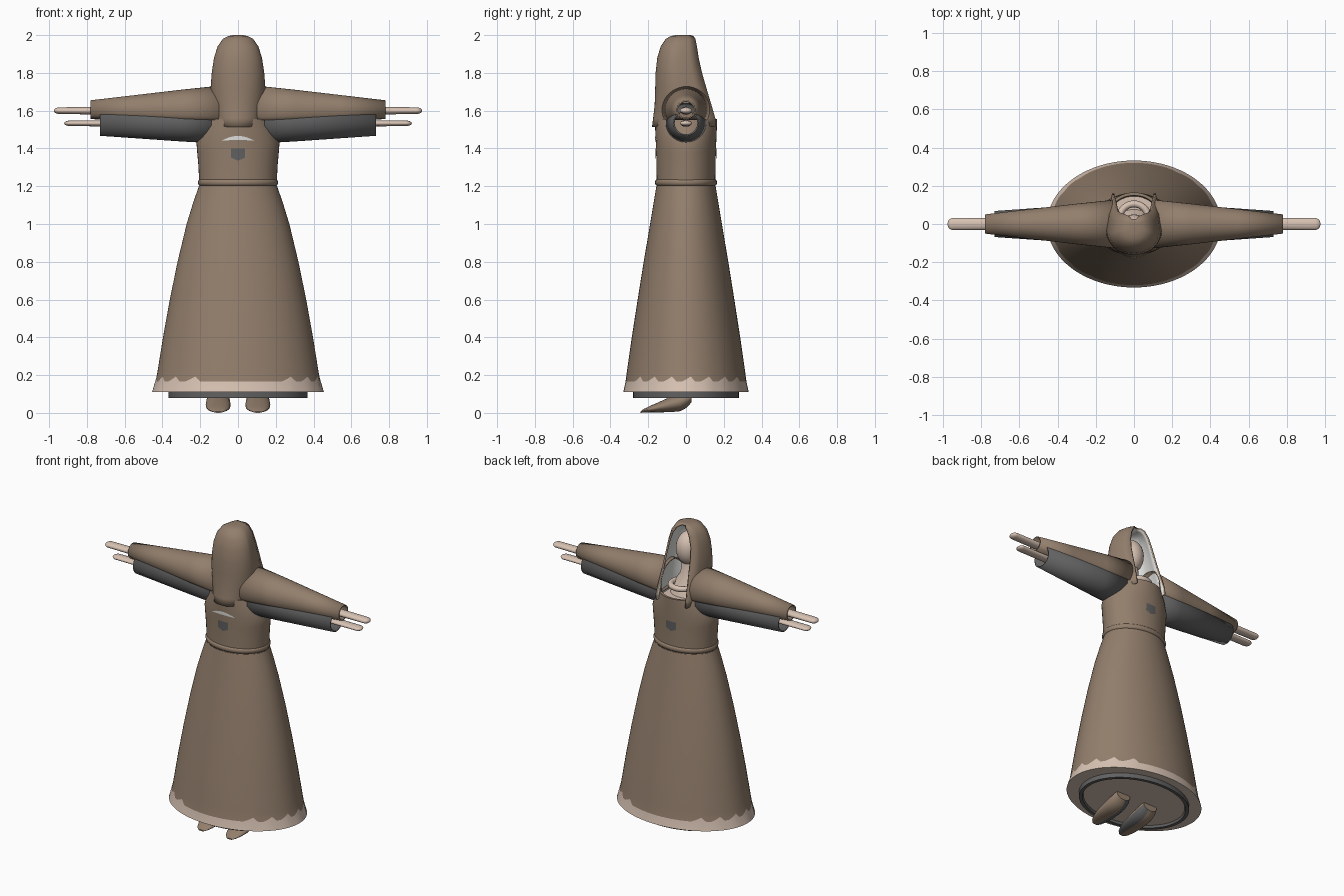
import bpy, bmesh, math

if "Cube" in bpy.data.objects:
    bpy.data.objects.remove(bpy.data.objects["Cube"])

def mat(name, rgb):
    m = bpy.data.materials.new(name)
    m.diffuse_color = (*rgb, 1)
    m.use_nodes = True
    m.node_tree.nodes["Principled BSDF"].inputs["Base Color"].default_value = m.diffuse_color
    return m

BROWN = mat("brown cloth", (0.29, 0.21, 0.15))
PALE = mat("pale skin", (0.68, 0.54, 0.45))
GRAY = mat("dark gray", (0.12, 0.12, 0.12))
LINING = mat("white lining", (0.75, 0.75, 0.73))

def loft(name, rings, mats, closed=True, caps=(False, False), rule=None, thick=0, angle=40):
    """Skin a stack of point rings; rule(row) picks the material slot, caps use slot 1 if present."""
    bm = bmesh.new()
    rows = [[bm.verts.new(p) for p in r] for r in rings]
    n = len(rows[0])
    for k in range(len(rows) - 1):
        for i in range(n if closed else n - 1):
            j = (i + 1) % n
            f = bm.faces.new((rows[k][i], rows[k][j], rows[k + 1][j], rows[k + 1][i]))
            f.material_index = rule(k) if rule else 0
    last = 1 if len(mats) > 1 and not thick else 0
    if caps[0]:
        bm.faces.new(rows[0][::-1]).material_index = last
    if caps[1]:
        bm.faces.new(rows[-1]).material_index = last
    me = bpy.data.meshes.new(name)
    bm.to_mesh(me)
    bm.free()
    return finish(name, me, mats, thick, angle)

def finish(name, me, mats, thick=0, angle=40):
    ob = bpy.data.objects.new(name, me)
    bpy.context.collection.objects.link(ob)
    for m in mats:
        me.materials.append(m)
    bpy.ops.object.select_all(action='DESELECT')
    ob.select_set(True)
    bpy.context.view_layer.objects.active = ob
    bpy.ops.object.shade_smooth_by_angle(angle=math.radians(angle))
    if thick:
        s = ob.modifiers.new("thickness", 'SOLIDIFY')
        s.thickness = thick
        s.offset = -1
        s.material_offset = len(mats) - 1
    return ob

def ring_z(z, rx, ry, n=48, cy=0, cx=0):
    return [(cx + rx * math.cos(2 * math.pi * i / n), cy + ry * math.sin(2 * math.pi * i / n), z) for i in range(n)]

def ring_x(x, z, ry, rz, n=32, floor=0):
    # winding follows the side so that normals point outward
    s = 1 if x > 0 else -1
    return [(x, s * ry * math.cos(2 * math.pi * i / n),
             max(floor, z + rz * math.sin(2 * math.pi * i / n))) for i in range(n)]

# Skirt with a wavy pale hem
N = 80
jag = []
for i, (x, y, z) in enumerate(ring_z(0.165, 0.436, 0.32, N)):
    wave = max(0, math.sin(i * math.pi / 2 + 0.4)) * 0.03 if abs(x) > 0.22 else 0
    k = 1 - wave * 0.35
    jag.append((x * k, y * k, z + wave))
skirt = [ring_z(0.11, 0.36, 0.275, N), ring_z(0.11, 0.455, 0.332, N), jag]
for z, rx, ry in [(0.22, 0.426, 0.313), (0.4, 0.397, 0.287), (0.6, 0.361, 0.256), (0.8, 0.32, 0.224),
                  (1.0, 0.272, 0.19), (1.12, 0.235, 0.17), (1.2, 0.207, 0.157)]:
    skirt.append(ring_z(z, rx, ry, N))
loft("skirt", skirt, [BROWN, PALE], rule=lambda k: 1 if k < 2 else 0)

# Underskirt ring with a pale base
loft("underskirt", [ring_z(0.095, 0.34, 0.255), ring_z(0.08, 0.345, 0.26), ring_z(0.08, 0.367, 0.28),
                    ring_z(0.13, 0.367, 0.28)], [GRAY, PALE], caps=(True, False))

# Torso
TORSO = [(1.2, 0.205, 0.155), (1.3, 0.209, 0.156), (1.38, 0.216, 0.158), (1.43, 0.22, 0.16),
         (1.5, 0.198, 0.163), (1.555, 0.165, 0.165)]
loft("torso", [ring_z(*t) for t in TORSO] + [ring_z(1.555, 0.15, 0.15), ring_z(1.53, 0.145, 0.145)],
     [BROWN, PALE], caps=(False, True))

# Belt
belt = []
for i in range(9):
    a = -math.pi / 2 + math.pi * i / 8
    belt.append(ring_z(1.22 + 0.017 * math.sin(a), 0.2 + 0.012 * math.cos(a), 0.152 + 0.012 * math.cos(a)))
loft("belt", belt, [BROWN])

# Hood, open toward +y: rows of z, half width, front y, opening y, opening half width
HOOD = [(1.515, 0.128, -0.18, 0.16, 0.115), (1.56, 0.135, -0.174, 0.155, 0.115), (1.63, 0.142, -0.166, 0.135, 0.108),
        (1.72, 0.145, -0.163, 0.108, 0.1), (1.8, 0.139, -0.161, 0.085, 0.095), (1.88, 0.127, -0.152, 0.067, 0.085),
        (1.94, 0.108, -0.134, 0.058, 0.068), (1.98, 0.08, -0.107, 0.05, 0.045), (1.995, 0.052, -0.08, 0.04, 0.025),
        (2.0, 0.025, -0.05, 0.025, 0.012)]
rows = []
for z, hw, yf, yo, ex in HOOD:
    yc = (yf + yo) / 2 - 0.01
    arc = [(-ex, yo, z), (-(ex + hw * 2) / 3, yc * 0.4 + yo * 0.6, z)]
    for i in range(25):
        a = math.pi + math.pi * i / 24
        arc.append((hw * math.cos(a), yc + (yc - yf) * math.sin(a), z))
    arc += [(-x, y, zz) for x, y, zz in arc[1::-1]]
    rows.append(arc)
loft("hood", rows, [BROWN, LINING], closed=False, caps=(False, True), thick=0.012, angle=60)

# Head, neck and collar roll inside the hood
def ball(name, c, r, m):
    rings = []
    for i in range(17):
        a = -math.pi / 2 + math.pi * i / 16
        k = max(math.cos(a), 0.01)
        rings.append(ring_z(c[2] + r[2] * math.sin(a), r[0] * k, r[1] * k, 32, c[1], c[0]))
    return loft(name, rings, [m], caps=(True, True))

ball("head", (0, -0.035, 1.82), (0.08, 0.085, 0.11), PALE)
loft("neck", [ring_z(1.52, 0.11, 0.09, 32, -0.01), ring_z(1.6, 0.085, 0.07, 32, -0.02),
              ring_z(1.66, 0.05, 0.05, 32, -0.03), ring_z(1.76, 0.045, 0.045, 32, -0.035)], [PALE])
bpy.ops.mesh.primitive_torus_add(location=(0, 0.03, 1.6), major_radius=0.075, minor_radius=0.018,
                                 major_segments=32, minor_segments=12)
collar = bpy.context.object
collar.name = "collar_roll"
collar.data.materials.append(PALE)
bpy.ops.object.shade_smooth_by_angle(angle=math.radians(40))

# Arms: an upper pair with flat undersides and a lower dark pair, each with a hand
def hand(name, s, x0, x1, z, rz):
    rings = [ring_x(s * x0, z, 0.03, rz, 20)]
    for i in range(8):
        a = math.pi / 2 * i / 7
        k = max(math.cos(a), 0.05)
        rings.append(ring_x(s * (x1 - 0.03 + 0.03 * math.sin(a)), z, 0.032 * k, rz * 0.8 * k, 20))
    loft(name, rings, [PALE], caps=(True, True))

for s, side in ((1, "right"), (-1, "left")):
    loft("upper_sleeve_" + side, [ring_x(s * x, 1.605, r, r, 40, 1.55) for x, r in
         ((0.1, 0.127), (0.3, 0.106), (0.54, 0.078), (0.78, 0.05))], [BROWN], thick=0.008)
    loft("lower_sleeve_" + side, [ring_x(s * x, 1.535, r, r, 40) for x, r in
         ((0.14, 0.107), (0.3, 0.098), (0.73, 0.068))], [GRAY], thick=0.008)
    hand("upper_hand_" + side, s, 0.6, 0.975, 1.6, 0.022)
    hand("lower_hand_" + side, s, 0.55, 0.92, 1.533, 0.018)

# Shoes: pointed toe toward the front, rising ankle, dark inner underside
SHOE = [(-0.24, 0.004, 0.004, 0.02), (-0.225, 0.011, 0.009, 0.038), (-0.19, 0.02, 0.017, 0.054),
        (-0.14, 0.031, 0.028, 0.064), (-0.08, 0.045, 0.041, 0.066), (-0.03, 0.056, 0.047, 0.064),
        (0.005, 0.071, 0.043, 0.06), (0.028, 0.085, 0.03, 0.05)]
for s, side in ((1, "right"), (-1, "left")):
    rings = [[(s * 0.105 - hw * math.cos(a), y, zc + hz * math.sin(a))
              for a in [2 * math.pi * i / 24 for i in range(24)]] for y, zc, hz, hw in SHOE]
    shoe = loft("shoe_" + side, rings, [BROWN, GRAY], caps=(True, True))
    for f in shoe.data.polygons:
        f.material_index = int(f.normal.x * s < -0.1 and f.normal.z < -0.1)

# Thin plates that follow the torso surface
def surface(x, z):
    for (z0, a0, b0), (z1, a1, b1) in zip(TORSO, TORSO[1:]):
        if z0 <= z <= z1:
            t = (z - z0) / (z1 - z0)
            a, b = a0 + (a1 - a0) * t, b0 + (b1 - b0) * t
            return b * math.sqrt(1 - (x / a) ** 2) + 0.003

def plate(name, side, hw, top, bottom, m, n=16):
    rings = []
    for i in range(n + 1):
        u = -1 + 2 * i / n
        zs = [bottom(u) + (top(u) - bottom(u)) * k / 4 for k in range(5)]
        x = -side * hw * u
        rings.append([(x, side * surface(x, z), z) for z in zs][::-1])
    loft(name, rings, [m], closed=False)

plate("chest_crescent", -1, 0.085, lambda u: 1.441 + 0.025 * (1 - u * u), lambda u: 1.44 + 0.005 * (1 - u * u), LINING)
for side, label in ((-1, "front"), (1, "back")):
    plate("badge_" + label, side, 0.036, lambda u: 1.4, lambda u: 1.335 + 0.016 * abs(u), GRAY)
